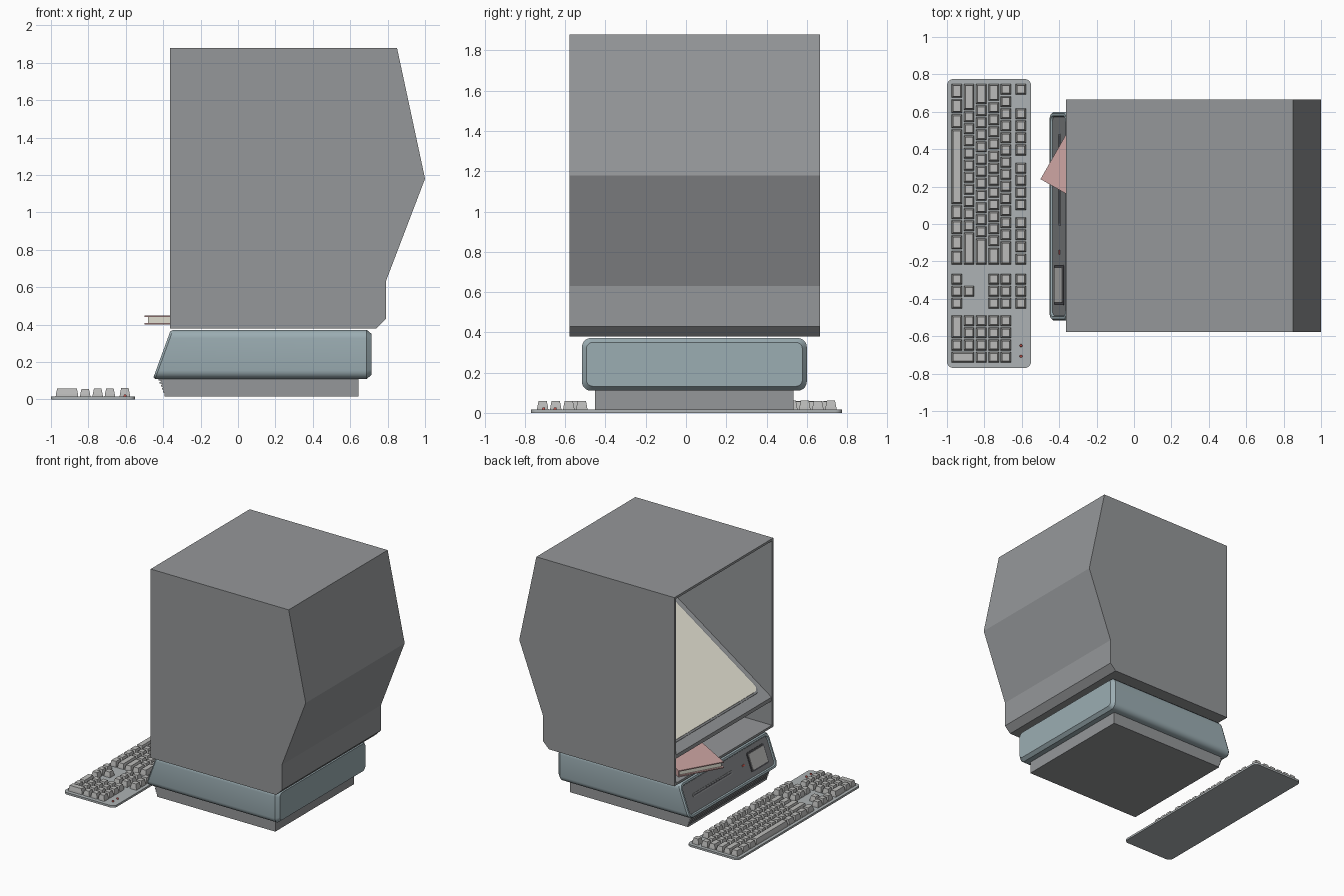
import bpy, bmesh, math
from mathutils import Matrix, Vector

if "Cube" in bpy.data.objects:
    bpy.data.objects.remove(bpy.data.objects["Cube"])


def material(name, r, g, b):
    m = bpy.data.materials.new(name)
    m.diffuse_color = (r, g, b, 1)
    m.use_nodes = True
    m.node_tree.nodes["Principled BSDF"].inputs["Base Color"].default_value = m.diffuse_color
    return m


DARK = material("dark_grey", 0.30, 0.31, 0.32)
BLUE = material("blue_grey", 0.33, 0.42, 0.45)
PANEL = material("panel_grey", 0.22, 0.23, 0.24)
LIGHT = material("key_grey", 0.50, 0.50, 0.49)
PLATE = material("plate_grey", 0.42, 0.45, 0.46)
CREAM = material("cream", 0.78, 0.76, 0.66)
RED = material("dusty_red", 0.62, 0.38, 0.37)
LAMP = material("lamp_red", 0.7, 0.12, 0.1)
BLACK = material("slot_black", 0.08, 0.08, 0.09)


def finish(name, bm, mat, recalc=True, smooth=False):
    if recalc:
        bmesh.ops.recalc_face_normals(bm, faces=bm.faces)
    me = bpy.data.meshes.new(name)
    bm.to_mesh(me)
    bm.free()
    ob = bpy.data.objects.new(name, me)
    bpy.context.collection.objects.link(ob)
    me.materials.append(mat)
    if smooth:
        bpy.context.view_layer.objects.active = ob
        ob.select_set(True)
        bpy.ops.object.shade_smooth_by_angle(angle=math.radians(32))
        ob.select_set(False)
    return ob


def loft(bm, rings, caps=True):
    vs = [[bm.verts.new(p) for p in ring] for ring in rings]
    n = len(vs[0])
    for a, b in zip(vs, vs[1:]):
        for i in range(n):
            bm.faces.new((a[i], a[(i + 1) % n], b[(i + 1) % n], b[i]))
    if caps:
        bm.faces.new(vs[0][::-1])
        bm.faces.new(vs[-1])


def rounded(x0, x1, y0, y1, r=0.0, n=5):
    if r <= 0:
        return [(x0, y0), (x1, y0), (x1, y1), (x0, y1)]
    pts = []
    for k, (cx, cy) in enumerate([(x1 - r, y1 - r), (x0 + r, y1 - r), (x0 + r, y0 + r), (x1 - r, y0 + r)]):
        for i in range(n + 1):
            a = math.pi / 2 * (k + i / n)
            pts.append((cx + r * math.cos(a), cy + r * math.sin(a)))
    return pts


def prism(name, pts, h0, h1, mat, matrix=Matrix(), smooth=False):
    bm = bmesh.new()
    loft(bm, [[matrix @ Vector((x, y, h)) for x, y in pts] for h in (h0, h1)])
    return finish(name, bm, mat, smooth=smooth)


def frame(x, y, z, origin):
    m = Matrix((x, y, z)).transposed().to_4x4()
    m.translation = origin
    return m


# side-profile frame: local x -> x, local y -> z, local z -> -y
SIDE = frame((1, 0, 0), (0, 0, 1), (0, -1, 0), (0, 0, 0))
Y0, Y1 = -0.578, 0.665

# viewing hood: folded shell, open towards -x
profile = [(-0.363, 0.38), (0.74, 0.38), (0.79, 0.43), (0.79, 0.63), (1.0, 1.18), (0.85, 1.88), (-0.363, 1.88)]
bm = bmesh.new()
a = [bm.verts.new((x, Y0, z)) for x, z in profile]
b = [bm.verts.new((x, Y1, z)) for x, z in profile]
bm.faces.new(a)
bm.faces.new(b[::-1])
for i in range(len(a) - 1):
    bm.faces.new((a[i + 1], a[i], b[i], b[i + 1]))
hood = finish("hood", bm, DARK, recalc=False)
shell = hood.modifiers.new("shell", 'SOLIDIFY')
shell.thickness = 0.018
shell.offset = -1
shell.use_even_offset = True

# sloping screen deck inside the hood, with a lip at the front
S = 0.69
deck = [(-0.36, 0.59), (-0.36, 0.62), (0.905, 0.62 + 1.265 * S), (0.92, 1.44), (-0.32, 0.59)]
prism("screen_deck", deck, -Y1 + 0.01, -Y0 - 0.01, DARK, SIDE)
up = Vector((1, 0, S)).normalized()
nrm = Vector((-up.z, 0, up.x))
on_deck = frame((0, -1, 0), up, nrm, (-0.36, 0.0435, 0.62))
prism("screen_rim", rounded(-0.56, 0.56, 0.08, 1.47, 0.06), -0.01, 0.006, PANEL, on_deck, True)
prism("screen", rounded(-0.545, 0.545, 0.095, 1.455, 0.05), -0.01, 0.012, CREAM, on_deck, True)

# drive unit: rounded body with sloped front and recessed face
def front_x(z):
    return -0.455 + 0.365 * (z - 0.11)


def body_ring(inset, x=None, push=0.0):
    pts = rounded(-0.517 + inset, 0.60 - inset, 0.11 + inset, 0.372 - inset, 0.045 - inset * 0.6)
    return [(front_x(z) + push if x is None else x, y, z) for y, z in pts]


bm = bmesh.new()
loft(bm, [body_ring(0.028, 0.715), body_ring(0.022, 0.715), body_ring(0, 0.688), body_ring(0, push=0.012),
          body_ring(0.008), body_ring(0.022), body_ring(0.028, push=0.014)])
finish("drive_body", bm, BLUE, smooth=True)

rise = Vector((0.365, 0, 1)).normalized()
out = Vector((-rise.z, 0, rise.x))
face = frame((0, -1, 0), rise, out, (front_x(0.241), 0.042, 0.241))
prism("drive_face", rounded(-0.53, 0.53, -0.11, 0.11, 0.03), -0.03, -0.009, PANEL, face, True)
prism("slot_frame", rounded(-0.44, 0.05, -0.006, 0.02, 0.006), -0.02, -0.005, DARK, face)
prism("disk_slot", rounded(-0.43, 0.04, 0.002, 0.012), -0.02, -0.004, BLACK, face)
prism("drive_lamp", rounded(0.18, 0.205, 0.0, 0.012), -0.02, -0.003, LAMP, face)
prism("button_frame", rounded(0.262, 0.475, -0.075, 0.075, 0.012), -0.02, -0.005, BLACK, face)
prism("button", rounded(0.275, 0.462, -0.062, 0.062, 0.008), -0.02, 0.0, LIGHT, face)

# pedestal with ridged front
ped = [(0.645, 0.015), (0.645, 0.115), (-0.395, 0.115)]
for i in range(5):
    z = 0.108 - 0.016 * i
    ped += [(-0.425 + 0.006 * i, z), (-0.425 + 0.006 * i, z - 0.007), (-0.405 + 0.003 * i, z - 0.009)]
ped += [(-0.393, 0.015)]
prism("pedestal", ped, -0.535, 0.453, DARK, SIDE)

# book lying askew in the tray: two covers, pages and spine
book = frame((0.868, -0.496, 0), (0.496, 0.868, 0), (0, 0, 1), (-0.5, 0.24, 0))
prism("book_back_cover", rounded(0, 0.5, 0, 0.36), 0.400, 0.408, RED, book)
prism("book_front_cover", rounded(0, 0.5, 0, 0.36), 0.442, 0.450, RED, book)
prism("book_pages", rounded(0.016, 0.484, 0.012, 0.352), 0.408, 0.442, CREAM, book)
prism("book_spine", rounded(0, 0.5, 0.352, 0.36), 0.408, 0.442, RED, book)

# keyboard plate
prism("keyboard_plate", rounded(-1.0, -0.55, -0.77, 0.775, 0.035), 0, 0.016, PLATE, smooth=True)

# keys: tapered caps, laid out in units from the left (+y) end
U = 0.0648
ROWS = [-0.947, -0.882, -0.817, -0.750, -0.685, -0.605]
keys = bmesh.new()


def key(row, start, width=1.0, tall=1, left=0.752):
    y1 = left - start * U - 0.004
    y0 = left - (start + width) * U + 0.004
    x0, x1 = ROWS[row] - 0.028, ROWS[row + tall - 1] + 0.028
    top = 0.056 + 0.003 * abs(row - 2) / 2
    loft(keys, [[(x, y, z) for x, y in rounded(x0 + t, x1 - t, y0 + t, y1 - t)]
                for t, z in ((0, 0.014), (0.002, 0.03), (0.008, top))])


MAIN = [[1.25] * 3 + [6.25] + [1.25] * 4,
        [2.25] + [1] * 10 + [2.75],
        [1.75] + [1] * 11 + [2.25],
        [1.5] + [1] * 12 + [1.5],
        [1] * 13 + [2]]
for row, widths in enumerate(MAIN):
    pos = 0
    for w in widths:
        key(row, pos, w)
        pos += w
for start in [0] + [g + i for g in (2, 6.5, 11) for i in range(4)]:
    key(5, start)
# arrows and navigation block
for i in range(3):
    for row in (0, 3, 4, 5):
        key(row, i, left=-0.262)
key(1, 1, left=-0.262)
# number pad
key(0, 0, 2, left=-0.485)
key(0, 2, left=-0.485)
key(0, 3, tall=2, left=-0.485)
for row in range(1, 5):
    for i in range(3 if row == 1 else 4):
        key(row, i, left=-0.485)
finish("keys", keys, LIGHT)

# keyboard status lamps
for i, y in enumerate((-0.65, -0.707)):
    bm = bmesh.new()
    bmesh.ops.create_cone(bm, cap_ends=True, segments=12, radius1=0.008, radius2=0.006, depth=0.012,
                          matrix=Matrix.Translation((-0.604, y, 0.02)))
    finish("status_lamp_%d" % (i + 1), bm, LAMP)
